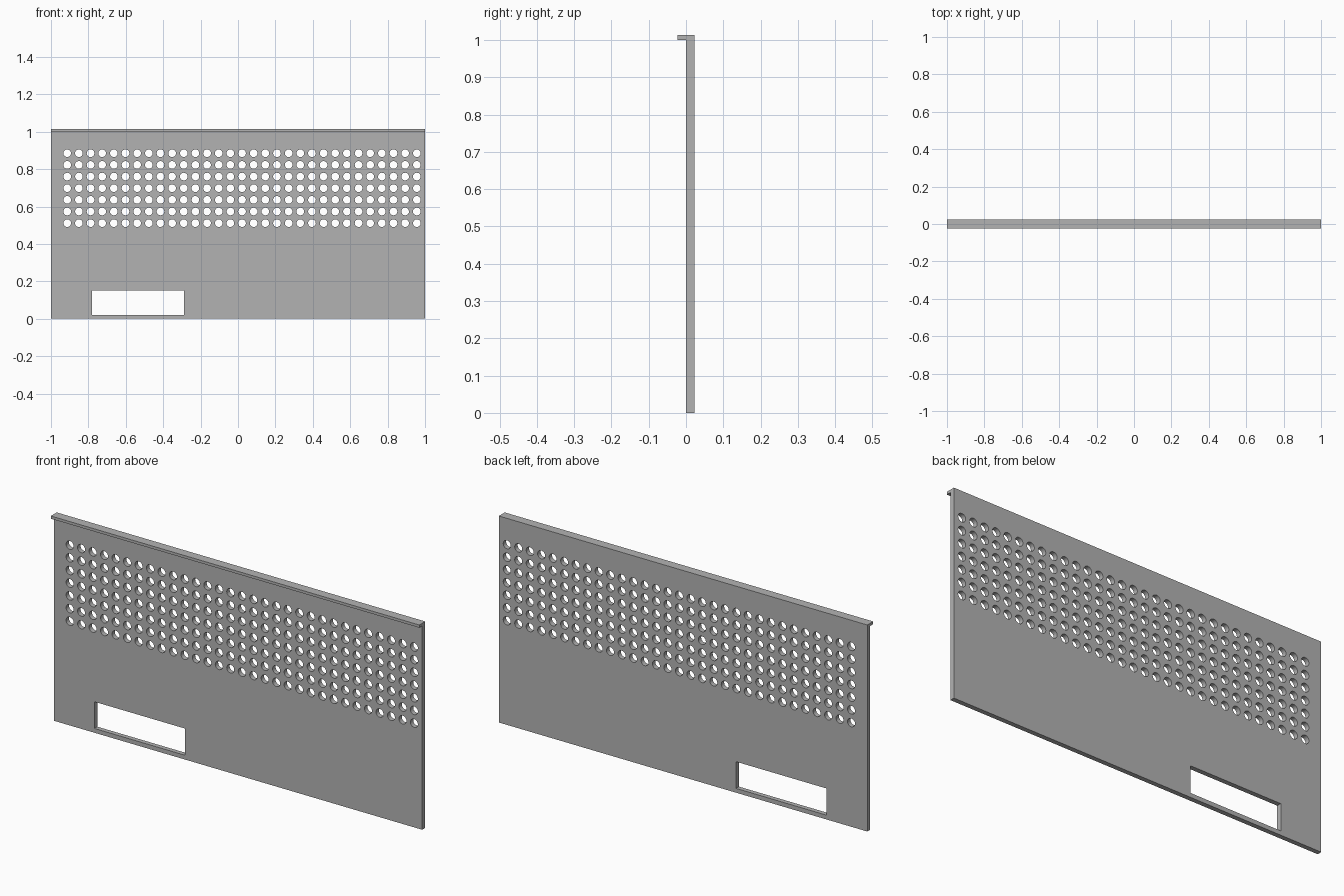
import bpy
import bmesh
from mathutils import Matrix, Vector

if "Cube" in bpy.data.objects:
    bpy.data.objects.remove(bpy.data.objects["Cube"], do_unlink=True)

THICK = 0.0228          # sheet thickness and lip reach
HEIGHT = 1.0134
LIP_Z = 1.0
PITCH = 0.0623
COLUMNS, ROWS = 31, 7
FIRST_X, FIRST_Z = -0.913, 0.511
HOLE_RADIUS = 0.0205
SLOT_MIN, SLOT_MAX = Vector((-0.78, 0, 0.021)), Vector((-0.288, 0, 0.152))

grey = bpy.data.materials.new("plain grey")
grey.use_nodes = True
colour = (0.45, 0.45, 0.45, 1)
grey.diffuse_color = colour
grey.node_tree.nodes["Principled BSDF"].inputs["Base Color"].default_value = colour


def make_object(name, bm):
    bmesh.ops.recalc_face_normals(bm, faces=bm.faces)
    mesh = bpy.data.meshes.new(name)
    bm.to_mesh(mesh)
    bm.free()
    mesh.materials.append(grey)
    obj = bpy.data.objects.new(name, mesh)
    bpy.context.collection.objects.link(obj)
    return obj


# Panel with a forward lip: side profile extruded across the width
profile = [(0, 0), (THICK, 0), (THICK, HEIGHT), (-THICK, HEIGHT),
           (-THICK, LIP_Z), (0, LIP_Z)]
bm = bmesh.new()
end = bm.faces.new([bm.verts.new((-1, y, z)) for y, z in profile])
ext = bmesh.ops.extrude_face_region(bm, geom=[end], use_keep_orig=True)
moved = [g for g in ext["geom"] if isinstance(g, bmesh.types.BMVert)]
bmesh.ops.translate(bm, verts=moved, vec=(2, 0, 0))
panel = make_object("perforated_panel", bm)

# Cutter: grid of round holes and the low rectangular slot
bm = bmesh.new()
turn = Matrix.Rotation(1.5707963, 4, "X")
for col in range(COLUMNS):
    for row in range(ROWS):
        centre = (FIRST_X + col * PITCH, THICK / 2, FIRST_Z + row * PITCH)
        bmesh.ops.create_cone(bm, cap_ends=True, segments=24, radius1=HOLE_RADIUS,
                              radius2=HOLE_RADIUS, depth=0.1,
                              matrix=Matrix.Translation(centre) @ turn)
size = SLOT_MAX - SLOT_MIN
bmesh.ops.create_cube(bm, size=1, matrix=Matrix.Translation((SLOT_MIN + SLOT_MAX) / 2)
                      @ Matrix.Diagonal((size.x, 0.2, size.z, 1)))
cutter = make_object("hole_cutter", bm)
cutter.hide_render = True

# Cut the openings, then discard the cutter
cut = panel.modifiers.new("openings", "BOOLEAN")
cut.operation = "DIFFERENCE"
cut.solver = "EXACT"
cut.object = cutter
bpy.ops.object.select_all(action="DESELECT")
panel.select_set(True)
bpy.context.view_layer.objects.active = panel
bpy.ops.object.modifier_apply(modifier=cut.name)
bpy.data.objects.remove(cutter, do_unlink=True)
bpy.ops.object.shade_smooth_by_angle(angle=0.6)
